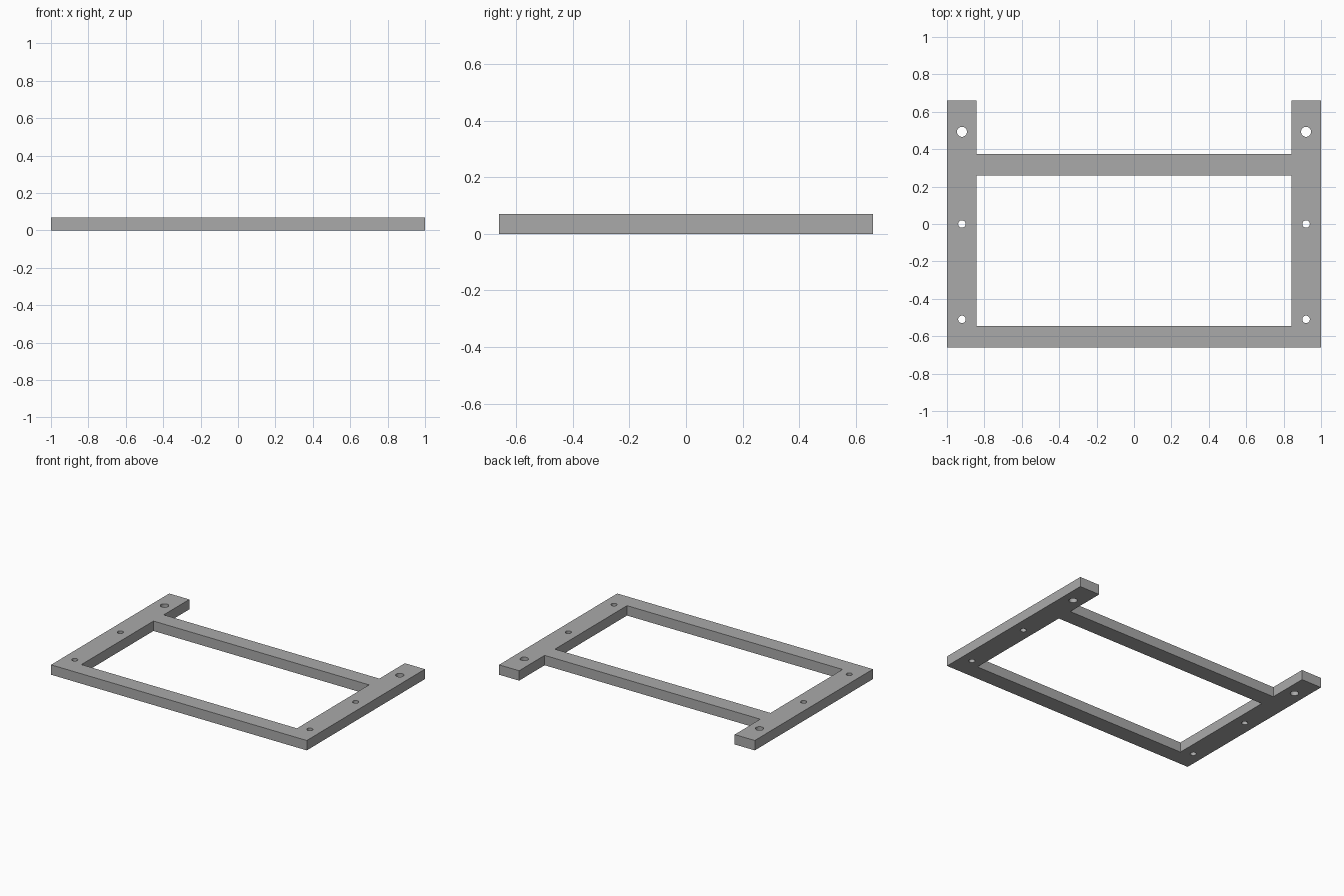
import bpy, bmesh, math

if "Cube" in bpy.data.objects:
    bpy.data.objects.remove(bpy.data.objects["Cube"], do_unlink=True)

THICK = 0.07
HALF_X, HALF_Y = 1.0, 0.66
RAIL_IN = 0.843                 # inner edge of the side rails
BAR_BACK, BAR_FRONT = 0.375, 0.26   # rear crossbar edges
FRONT_IN = -0.545               # inner edge of the front bar
HOLE_X = 0.92
HOLES = [(0.493, 0.027), (0.0, 0.02), (-0.51, 0.02)]   # y, radius

grey = bpy.data.materials.new("plain grey")
grey.use_nodes = True
colour = (0.4, 0.4, 0.4, 1)
grey.diffuse_color = colour
grey.node_tree.nodes["Principled BSDF"].inputs["Base Color"].default_value = colour

# Flat filled profile, extruded to the plate thickness
curve = bpy.data.curves.new("mounting_frame", "CURVE")
curve.dimensions = "2D"
curve.fill_mode = "BOTH"
curve.extrude = THICK / 2


def add_loop(points):
    spline = curve.splines.new("POLY")
    spline.points.add(len(points) - 1)
    for p, (x, y) in zip(spline.points, points):
        p.co = (x, y, 0, 1)
    spline.use_cyclic_u = True


# Outer outline: right half, mirrored
half = [(HALF_X, -HALF_Y), (HALF_X, HALF_Y), (RAIL_IN, HALF_Y), (RAIL_IN, BAR_BACK)]
add_loop(half + [(-x, y) for x, y in reversed(half)])

# Central window
add_loop([(-RAIL_IN, FRONT_IN), (RAIL_IN, FRONT_IN),
          (RAIL_IN, BAR_FRONT), (-RAIL_IN, BAR_FRONT)])

# Screw holes along both rails
for side in (-1, 1):
    for y, r in HOLES:
        angles = [math.tau * i / 32 for i in range(32)]
        add_loop([(side * HOLE_X + r * math.cos(a), y + r * math.sin(a)) for a in angles])

# Convert to a clean closed mesh resting on the ground
temp = bpy.data.objects.new("frame_profile", curve)
bpy.context.scene.collection.objects.link(temp)
bpy.context.view_layer.update()
mesh = bpy.data.meshes.new_from_object(temp.evaluated_get(bpy.context.evaluated_depsgraph_get()))
bpy.data.objects.remove(temp, do_unlink=True)
bm = bmesh.new()
bm.from_mesh(mesh)
bmesh.ops.remove_doubles(bm, verts=bm.verts, dist=0.0005)
bmesh.ops.translate(bm, verts=bm.verts, vec=(0, 0, THICK / 2))
bmesh.ops.recalc_face_normals(bm, faces=bm.faces)
bm.to_mesh(mesh)
bm.free()

mesh.materials.clear()
mesh.materials.append(grey)
frame = bpy.data.objects.new("mounting_frame", mesh)
bpy.context.scene.collection.objects.link(frame)

# Smooth hole walls, sharp plate edges
bpy.ops.object.select_all(action="DESELECT")
frame.select_set(True)
bpy.context.view_layer.objects.active = frame
bpy.ops.object.shade_smooth_by_angle(angle=math.radians(30))
